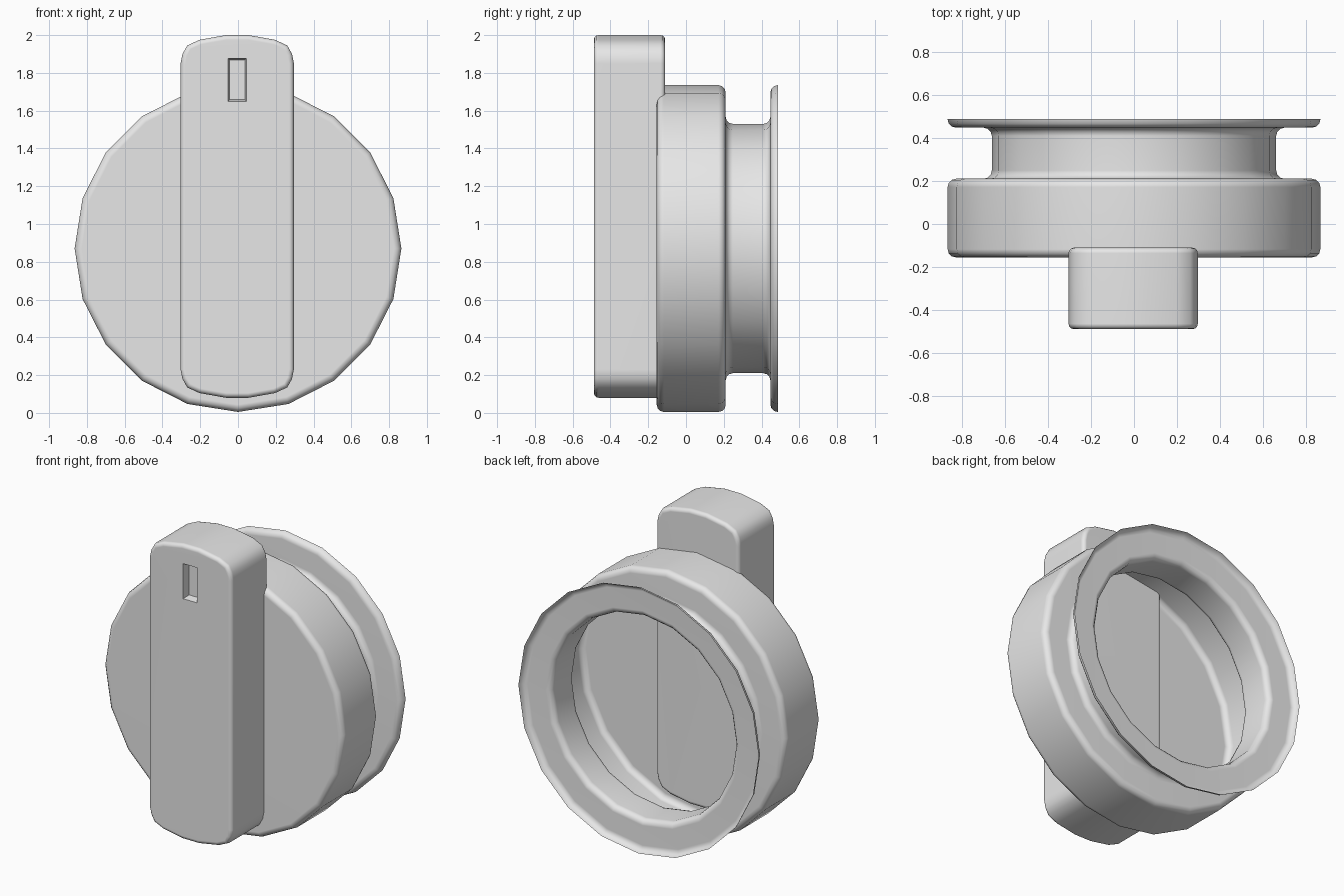
import bpy, bmesh
from math import sin, cos, tau, radians

default = bpy.data.objects.get("Cube")
if default:
    bpy.data.objects.remove(default, do_unlink=True)

GREY = (0.8, 0.8, 0.8, 1.0)
grey = bpy.data.materials.new("plain_grey")
grey.use_nodes = True
grey.diffuse_color = GREY
for node in grey.node_tree.nodes:
    if node.type == 'BSDF_PRINCIPLED':
        node.inputs["Base Color"].default_value = GREY


def make_object(name, bm):
    bmesh.ops.recalc_face_normals(bm, faces=bm.faces[:])
    mesh = bpy.data.meshes.new(name)
    bm.to_mesh(mesh)
    bm.free()
    mesh.materials.append(grey)
    obj = bpy.data.objects.new(name, mesh)
    bpy.context.collection.objects.link(obj)
    return obj


def select(obj):
    bpy.ops.object.select_all(action='DESELECT')
    obj.select_set(True)
    bpy.context.view_layer.objects.active = obj


def apply_bevel(obj, width, segments, angle):
    mod = obj.modifiers.new("rounding", 'BEVEL')
    mod.width = width
    mod.segments = segments
    mod.limit_method = 'ANGLE'
    mod.angle_limit = radians(angle)
    select(obj)
    bpy.ops.object.modifier_apply(modifier=mod.name)


def smooth(obj):
    select(obj)
    bpy.ops.object.shade_smooth_by_angle(angle=radians(45))
    mod = obj.modifiers.new("even_shading", 'WEIGHTED_NORMAL')
    mod.keep_sharp = True


def loft(rings, cap_first=True, cap_last=True):
    """Skin a list of equal-length point rings."""
    bm = bmesh.new()
    loops = [[bm.verts.new(p) for p in ring] for ring in rings]
    for a, b in zip(loops, loops[1:]):
        for i in range(len(a)):
            j = (i + 1) % len(a)
            bm.faces.new((a[i], a[j], b[j], b[i]))
    if cap_first:
        bm.faces.new(loops[0])
    if cap_last:
        bm.faces.new(loops[-1])
    return bm


# Dial body: one hollow skin with drum, neck, flange and turned-back lip
SIDES, CENTRE_Z, RADIUS, NECK = 20, 0.87, 0.865, 0.66
profile = [(RADIUS, -0.155), (RADIUS, 0.21), (NECK, 0.21),
           (NECK, 0.447), (RADIUS, 0.447), (RADIUS, 0.488)]
rings = [[(r * sin(tau * i / SIDES), y, CENTRE_Z - r * cos(tau * i / SIDES))
          for i in range(SIDES)] for r, y in profile]
body = make_object("dial_body", loft(rings, cap_last=False))
apply_bevel(body, 0.038, 3, 40)
smooth(body)

# Grip: bar with softly bowed ends, mirrored from one quarter outline
MID_X, MID_Z = -0.004, 1.04
quarter = [(0.3, 0.81), (0.29, 0.86), (0.265, 0.905), (0.2, 0.935), (0.06, 0.96)]
half = quarter + [(-x, z) for x, z in reversed(quarter)]
outline = half + [(-x, -z) for x, z in half]
grip = make_object("grip_bar", loft(
    [[(MID_X + x, y, MID_Z + z) for x, z in outline] for y in (-0.488, -0.11)]))
apply_bevel(grip, 0.025, 3, 60)


# Pointer slot: tapered pocket near the top of the grip
def rectangle(y, half_x, half_z):
    return [(MID_X + sx * half_x, y, 1.763 + sz * half_z)
            for sx, sz in ((-1, -1), (1, -1), (1, 1), (-1, 1))]


cutter = make_object("slot_cutter", loft(
    [rectangle(-0.53, 0.057, 0.122), rectangle(-0.44, 0.04, 0.105)]))
cutter.hide_render = True
cut = grip.modifiers.new("slot", 'BOOLEAN')
cut.operation = 'DIFFERENCE'
cut.solver = 'EXACT'
cut.object = cutter
select(grip)
bpy.ops.object.modifier_apply(modifier=cut.name)
bpy.data.objects.remove(cutter, do_unlink=True)
smooth(grip)
